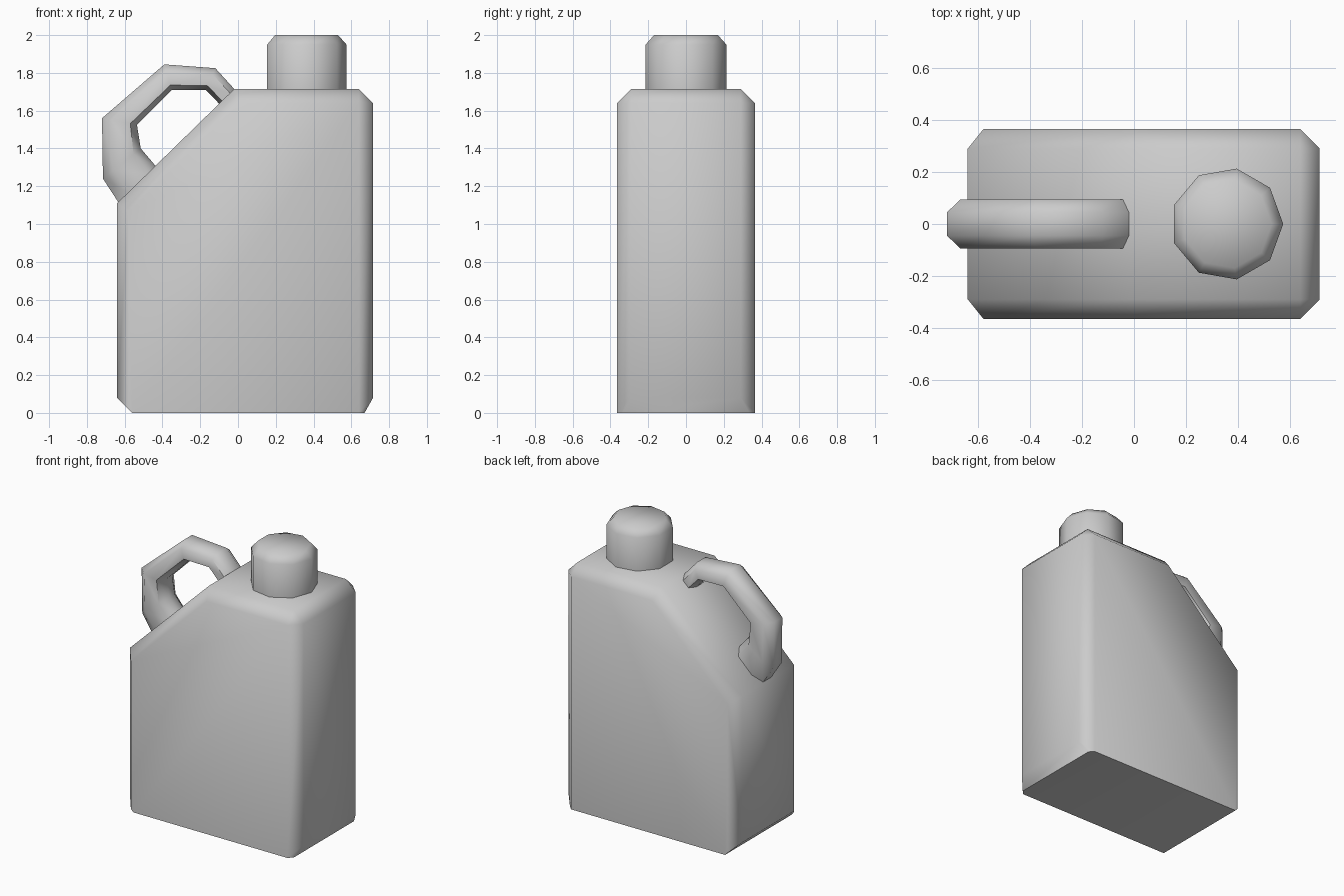
import bpy, bmesh, math
from mathutils import Vector

cube = bpy.data.objects.get("Cube")
if cube:
    bpy.data.objects.remove(cube, do_unlink=True)

grey = bpy.data.materials.new("plain grey")
grey.use_nodes = True
colour = (0.6, 0.6, 0.6, 1)
grey.diffuse_color = colour
grey.node_tree.nodes["Principled BSDF"].inputs["Base Color"].default_value = colour


def finish(bm, name):
    bmesh.ops.remove_doubles(bm, verts=bm.verts[:], dist=0.0005)
    bmesh.ops.recalc_face_normals(bm, faces=bm.faces[:])
    mesh = bpy.data.meshes.new(name)
    bm.to_mesh(mesh)
    bm.free()
    obj = bpy.data.objects.new(name, mesh)
    bpy.context.collection.objects.link(obj)
    mesh.materials.append(grey)
    bpy.ops.object.select_all(action="DESELECT")
    obj.select_set(True)
    bpy.context.view_layer.objects.active = obj
    bpy.ops.object.shade_smooth_by_angle(angle=math.radians(55))
    return obj


# Body: a block trimmed by planes
LEFT, RIGHT, DEPTH, TOP, CUT = -0.64, 0.715, 0.365, 1.715, 0.075
bm = bmesh.new()
bmesh.ops.create_cube(bm, size=1)
for v in bm.verts:
    v.co.x = RIGHT if v.co.x > 0 else LEFT
    v.co.y = math.copysign(DEPTH, v.co.y)
    v.co.z = TOP if v.co.z > 0 else 0


def trim(point, normal):
    geom = bm.verts[:] + bm.edges[:] + bm.faces[:]
    bmesh.ops.bisect_plane(bm, geom=geom, dist=0.0001, plane_co=point,
                           plane_no=normal, clear_outer=True)
    rim = [e for e in bm.edges if e.is_boundary]
    if rim:
        bmesh.ops.holes_fill(bm, edges=rim, sides=0)


slope = Vector((-0.605, 0, 0.62)).normalized()
trim((LEFT, 0, 1.11), slope)                            # sloped shoulder
trim((RIGHT, 0, TOP - CUT), (1, 0, 1))                  # top end chamfer
trim((LEFT, 0, 0.08), (-1, 0, -1))                      # bottom end chamfers
trim((RIGHT, 0, 0.08), (0.08, 0, -0.045))
for s in (-1, 1):
    inset = s * (DEPTH - CUT)
    side = Vector((0, s, 0))
    trim((0, inset, TOP), (0, s, 1))                    # long top edge
    trim((LEFT, inset, 1.11), slope + side)             # shoulder edge
    trim((LEFT, inset, 0), (-CUT, s * 0.06, 0))         # upright corners
    trim((RIGHT, inset, 0), (1, s, 0))
    trim((RIGHT - CUT, inset, TOP), (1, s, 1))          # top corner
finish(bm, "body")

# Cap: nine-sided, chamfered at the top
bm = bmesh.new()
rings = []
for radius, z in ((0.2165, 1.70), (0.2165, 1.95), (0.172, 2.0)):
    rings.append([bm.verts.new((0.358 + radius * math.cos(math.tau * i / 9),
                                radius * math.sin(math.tau * i / 9), z))
                  for i in range(9)])
for low, high in zip(rings, rings[1:]):
    for i in range(9):
        j = (i + 1) % 9
        bm.faces.new((low[i], low[j], high[j], high[i]))
bm.faces.new(rings[0])
bm.faces.new(rings[-1])
finish(bm, "cap")

# Handle: chamfered section swept between an outer and an inner path
outer = [(-0.63, 1.11), (-0.715, 1.24), (-0.72, 1.56),
         (-0.39, 1.845), (-0.12, 1.825), (-0.02, 1.715)]
inner = [(-0.43, 1.30), (-0.515, 1.40), (-0.535, 1.525),
         (-0.35, 1.71), (-0.17, 1.71), (-0.10, 1.637)]
half = [(0, 0.045), (0.28, 0.094), (0.81, 0.094), (1, 0.03)]
section = half + [(t, -y) for t, y in reversed(half)]
bm = bmesh.new()
loops = []
for o, n in zip(outer, inner):
    o, n = Vector(o), Vector(n)
    points = [(o.lerp(n, t), y) for t, y in section]
    loops.append([bm.verts.new((p.x, y, p.y)) for p, y in points])
count = len(section)
for a, b in zip(loops, loops[1:]):
    for i in range(count):
        j = (i + 1) % count
        bm.faces.new((a[i], a[j], b[j], b[i]))
bm.faces.new(loops[0])
bm.faces.new(loops[-1])
finish(bm, "handle")
